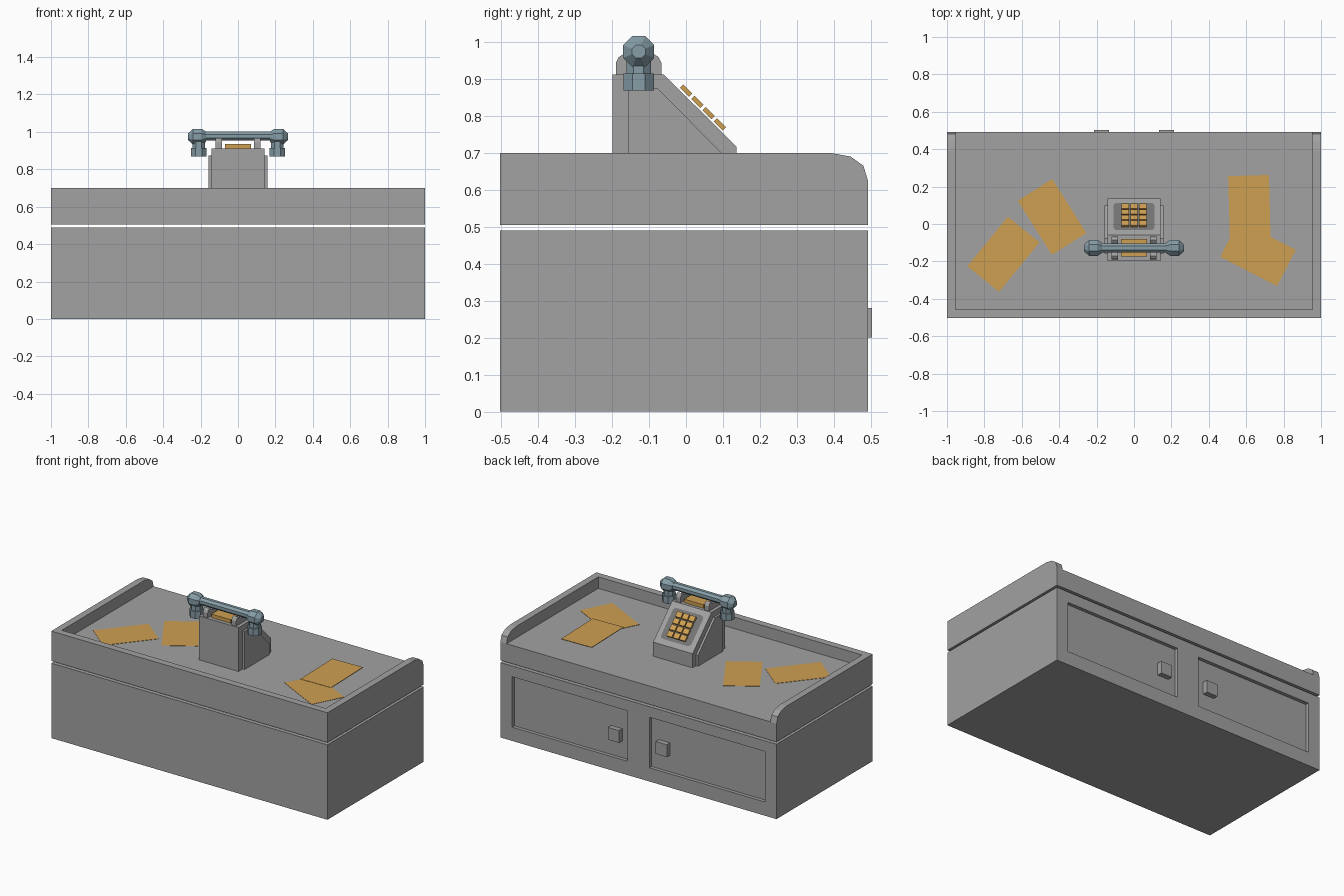
import bpy, math
from mathutils import Matrix, Vector

if "Cube" in bpy.data.objects:
    bpy.data.objects.remove(bpy.data.objects["Cube"])


def mat(name, r, g, b):
    m = bpy.data.materials.new(name)
    m.diffuse_color = (r, g, b, 1)
    m.use_nodes = True
    m.node_tree.nodes["Principled BSDF"].inputs["Base Color"].default_value = m.diffuse_color
    return m


GREY = mat("grey_metal", 0.36, 0.36, 0.36)
DARK = mat("dark_grey", 0.18, 0.18, 0.18)
ORANGE = mat("amber", 0.62, 0.35, 0.085)
BLUE = mat("blue_grey", 0.24, 0.34, 0.39)


def add(name, verts, faces, material, matrix=None):
    me = bpy.data.meshes.new(name)
    me.from_pydata([Vector(v) for v in verts], [], faces)
    if matrix:
        me.transform(matrix)
    me.materials.append(material)
    ob = bpy.data.objects.new(name, me)
    bpy.context.collection.objects.link(ob)
    return ob


def extrude_x(name, profile, x0, x1, material):
    """Extrude a (y, z) profile, listed counter-clockwise seen from +x."""
    n = len(profile)
    verts = [(x, y, z) for x in (x0, x1) for y, z in profile]
    faces = [tuple(reversed(range(n))), tuple(range(n, 2 * n))]
    faces += [(i, (i + 1) % n, n + (i + 1) % n, n + i) for i in range(n)]
    return add(name, verts, faces, material)


def box(name, x, y, z, material, matrix=None):
    verts = [(a, b, c) for c in z for b in y for a in x]
    faces = [(0, 2, 3, 1), (4, 5, 7, 6), (0, 1, 5, 4),
             (2, 6, 7, 3), (0, 4, 6, 2), (1, 3, 7, 5)]
    return add(name, verts, faces, material, matrix)


def lathe(name, rings, material, matrix, sides=8):
    """Turn (height, apothem) rings around z with flats facing the axes."""
    k = 1 / math.cos(math.pi / sides)
    ang = [(i + 0.5) * 2 * math.pi / sides for i in range(sides)]
    verts = [(r * k * math.cos(a), r * k * math.sin(a), h) for h, r in rings for a in ang]
    faces = [tuple(reversed(range(sides))),
             tuple(range((len(rings) - 1) * sides, len(rings) * sides))]
    for j in range(len(rings) - 1):
        for i in range(sides):
            a, b = j * sides + i, j * sides + (i + 1) % sides
            faces.append((a, b, b + sides, a + sides))
    return add(name, verts, faces, material, matrix)


BACK, FRONT, FLOOR = -0.503, 0.492, 0.625

# Cabinet with two recessed door panels and square knobs
cabinet = box("cabinet", (-1, 1), (BACK, FRONT), (0, 0.49), GREY)
for s, side in ((-1, "left"), (1, "right")):
    cutter = box("door_cutter_" + side, sorted((s * 0.08, s * 0.915)),
                 (FRONT - 0.023, 0.6), (0.09, 0.42), GREY)
    cutter.hide_render = True
    cutter.hide_viewport = True
    mod = cabinet.modifiers.new("door_" + side, "BOOLEAN")
    mod.operation = "DIFFERENCE"
    mod.solver = "EXACT"
    mod.object = cutter
    box("knob_" + side, sorted((s * 0.133, s * 0.213)), (FRONT - 0.024, 0.503),
        (0.2, 0.28), GREY)

# Desk top slab with a rim on three sides
box("desk_top", (-1, 1), (BACK, FRONT), (0.505, FLOOR), GREY)
rim = [(BACK, FLOOR), (FRONT, FLOOR), (0.48, 0.665), (0.445, 0.69), (0.39, 0.7), (BACK, 0.7)]
extrude_x("rim_left", rim, -1, -0.955, GREY)
extrude_x("rim_right", rim, 0.955, 1, GREY)
box("rim_rear", (-0.955, 0.955), (BACK, -0.457), (FLOOR, 0.7), GREY)

# Loose papers
papers = [(-0.698, -0.162, -39.2, 0.002), (-0.438, 0.038, 32.3, 0.002),
          (0.617, 0.088, 1.5, 0.006), (0.663, -0.157, 62.8, 0.002)]
for i, (x, y, deg, lift) in enumerate(papers):
    m = Matrix.Translation((x, y, FLOOR + lift)) @ Matrix.Rotation(math.radians(deg), 4, "Z")
    box(f"paper_{i + 1}", (-0.109, 0.109), (-0.171, 0.171), (-0.001, 0.001), ORANGE, m)

# Telephone body and raised side cheeks
body = [(-0.199, FLOOR), (0.136, FLOOR), (0.136, 0.717), (-0.06, 0.912), (-0.199, 0.912)]
extrude_x("phone_body", body, -0.143, 0.143, GREY)
cheek = [(-0.157, FLOOR), (0.1, FLOOR), (0.1, 0.696), (-0.077, 0.875), (-0.157, 0.875)]
extrude_x("cheek_left", cheek, -0.157, -0.143, GREY)
extrude_x("cheek_right", cheek, 0.143, 0.157, GREY)

# Keypad plate and keys on the 45 degree slope
slope = Matrix.Translation((0, 0.038, 0.8145)) @ Matrix.Rotation(math.radians(-45), 4, "X")
w, h, c = 0.11, 0.103, 0.022
outline = []
for cx, cy, start in ((1, 1, 0), (-1, 1, 90), (-1, -1, 180), (1, -1, 270)):
    for k in range(4):
        a = math.radians(start + 30 * k)
        outline.append((cx * (w - c) + c * math.cos(a), cy * (h - c) + c * math.sin(a), 0.003))
add("keypad_plate", outline, [tuple(range(len(outline)))], DARK, slope)
for row in range(4):
    for col in range(3):
        x, y = (col - 1) * 0.047, (row - 1.5) * 0.043
        box(f"key_{row + 1}_{col + 1}", (x - 0.02, x + 0.02), (y - 0.0175, y + 0.0175),
            (0.005, 0.018), ORANGE, slope)

# Cradle forks and the amber bar between them
HY, HZ = -0.128, 0.977
half = [(0.062, 0.91), (0.062, 0.943), (0.054, 0.959), (0.043, 0.966), (0.033, 0.96), (0.018, 0.947)]
fork = [(HY + y, z) for y, z in half] + [(HY - y, z) for y, z in reversed(half)]
for s, side in ((-1, "left"), (1, "right")):
    x0, x1 = sorted((s * 0.086, s * 0.12))
    extrude_x("cradle_" + side, fork, x0, x1, GREY)
box("cradle_bar", (-0.07, 0.07), (HY - 0.047, HY + 0.047), (0.91, 0.935), ORANGE)

# Handset: handle, faceted ends, necks and cups
along_x = Matrix.Translation((0, HY, HZ)) @ Matrix.Rotation(math.pi / 2, 4, "Y")
lathe("handset_handle", [(-0.19, 0.024), (0.19, 0.024)], BLUE, along_x)
for s, side in ((-1, "left"), (1, "right")):
    turn = Matrix.Translation((0, HY, HZ - 0.003)) @ Matrix.Rotation(s * math.pi / 2, 4, "Y")
    lathe("handset_end_" + side,
          [(0.172, 0.028), (0.194, 0.042), (0.24, 0.042), (0.267, 0.018)], BLUE, turn)
    down = Matrix.Translation((s * 0.21, HY, 0))
    lathe("handset_neck_" + side, [(0.905, 0.033), (0.96, 0.033)], BLUE, down)
    lathe("handset_cup_" + side, [(0.868, 0.041), (0.914, 0.041)], BLUE, down)
